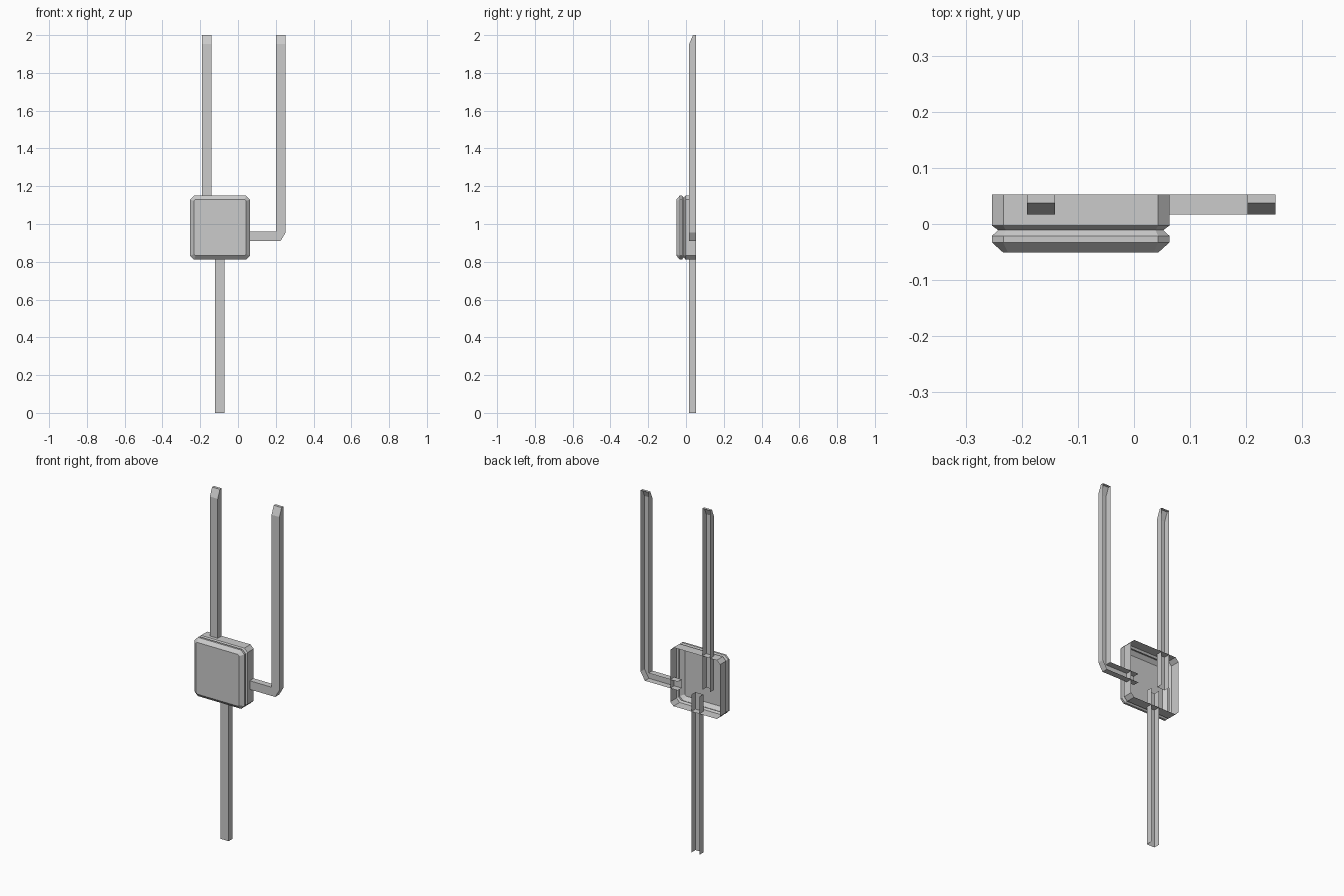
import bpy
import bmesh

cube = bpy.data.objects.get("Cube")
if cube:
    bpy.data.objects.remove(cube, do_unlink=True)

BACK = 0.053    # open rear plane shared by the housing and channels
FRONT = 0.017   # front face of the channels

grey = bpy.data.materials.new("plain grey")
grey.use_nodes = True
colour = (0.6, 0.6, 0.6, 1)
grey.diffuse_color = colour
grey.node_tree.nodes["Principled BSDF"].inputs["Base Color"].default_value = colour


def finish(name, bm):
    bmesh.ops.remove_doubles(bm, verts=bm.verts[:], dist=0.0001)
    mesh = bpy.data.meshes.new(name)
    bm.to_mesh(mesh)
    bm.free()
    mesh.materials.append(grey)
    obj = bpy.data.objects.new(name, mesh)
    bpy.context.collection.objects.link(obj)
    return obj


def channel(name, stations, tip=False):
    """Thin U-shaped channel, open at the rear; stations are (left, right, front y)."""
    bm = bmesh.new()
    rows = []
    for (lx, lz), (rx, rz), y in stations:
        corners = [(lx, BACK, lz), (lx, y, lz), (rx, y, rz), (rx, BACK, rz)]
        rows.append([bm.verts.new(c) for c in corners])
    for low, high in zip(rows, rows[1:]):
        for i in range(3):
            bm.faces.new((low[i], low[i + 1], high[i + 1], high[i]))
    if tip:
        bm.faces.new((rows[-1][1], rows[-1][2], rows[-1][3], rows[-1][0]))
    return finish(name, bm)


def level(x, z, y=FRONT, width=0.05):
    return ((x - width / 2, z), (x + width / 2, z), y)


def tip_levels(x):
    return [level(x, 1.953), level(x, 2.0, 0.037)]


# Housing: chamfered square shell with a bevelled front and a groove, open behind
def ring(bm, y, inset):
    cx, cz, hx, hz = -0.095, 0.981, 0.158 - inset, 0.169 - inset
    c = 0.02 - 0.586 * inset
    quarter = [(hx, hz - c), (hx - c, hz)]
    outline = quarter + [(-x, z) for x, z in reversed(quarter)]
    outline += [(-x, -z) for x, z in outline]
    return [bm.verts.new((cx + x, y, cz + z)) for x, z in outline]


bm = bmesh.new()
profile = [(-0.051, 0.02), (-0.033, 0), (-0.021, 0),
           (-0.011, 0.011), (-0.003, 0), (BACK, 0)]
rings = [ring(bm, y, inset) for y, inset in profile]
bm.faces.new(rings[0])
for a, b in zip(rings, rings[1:]):
    for i in range(8):
        j = (i + 1) % 8
        bm.faces.new((a[i], b[i], b[j], a[j]))
bmesh.ops.recalc_face_normals(bm, faces=bm.faces[:])
finish("housing", bm)

# Channels running out of the housing
channel("lower_channel", [level(-0.097, 0), level(-0.097, 0.91)])
channel("upper_channel", [level(-0.166, 0.955)] + tip_levels(-0.166), tip=True)

# Side channel turns upwards with a clipped outer corner
bend = [((0.015, 0.96), (0.015, 0.91), FRONT),
        ((0.202, 0.96), (0.225, 0.91), FRONT),
        ((0.202, 0.96), (0.252, 0.955), FRONT)]
channel("side_channel", bend + tip_levels(0.227), tip=True)
